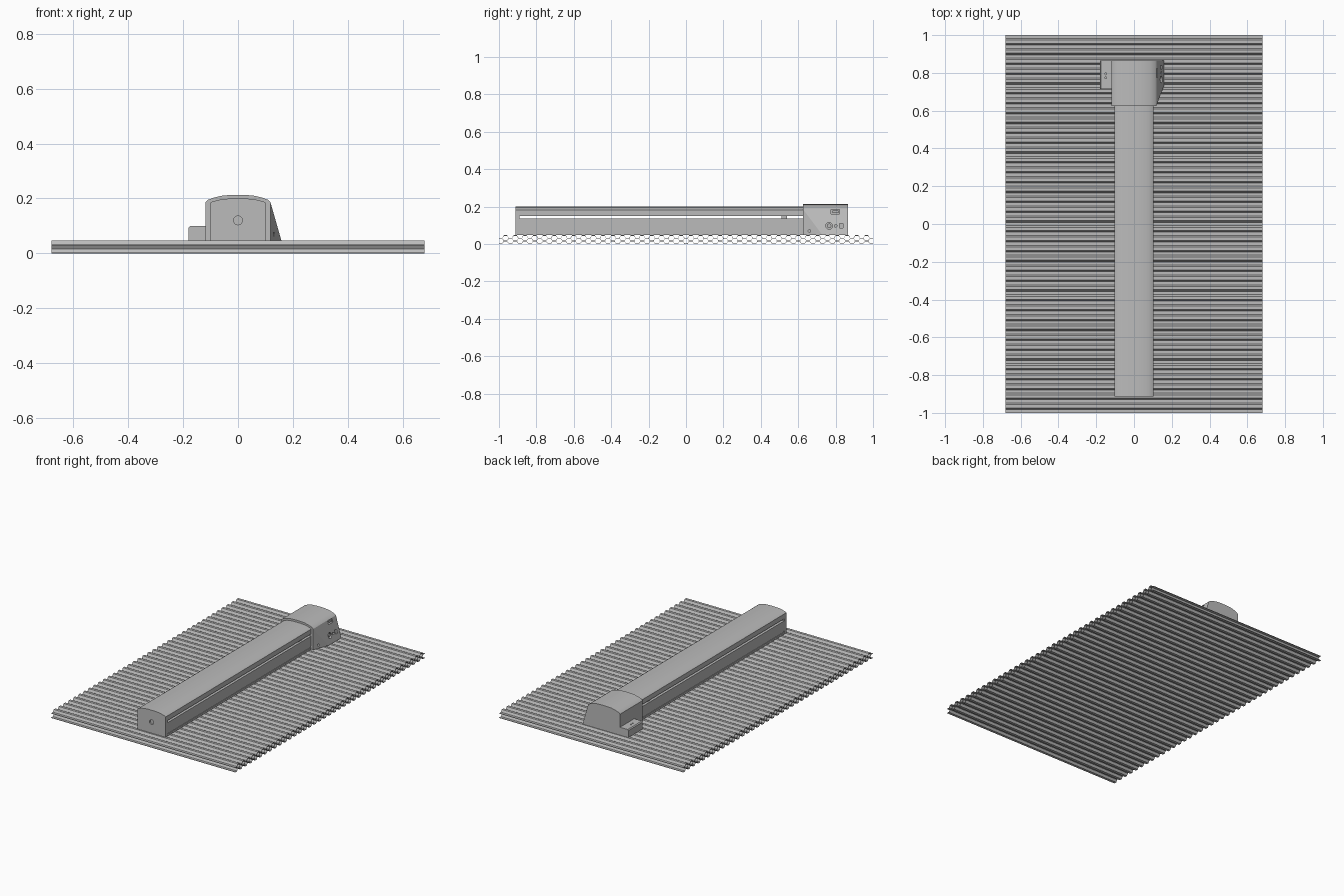
import bpy, bmesh
from mathutils import Vector

cube = bpy.data.objects.get("Cube")
if cube:
    bpy.data.objects.remove(cube, do_unlink=True)

grey = bpy.data.materials.new("light_grey")
grey.use_nodes = True
COLOUR = (0.5, 0.5, 0.5, 1)
grey.diffuse_color = COLOUR
grey.node_tree.nodes["Principled BSDF"].inputs["Base Color"].default_value = COLOUR


def finish(name, bm):
    bmesh.ops.recalc_face_normals(bm, faces=bm.faces)
    mesh = bpy.data.meshes.new(name)
    bm.to_mesh(mesh)
    bm.free()
    mesh.materials.append(grey)
    obj = bpy.data.objects.new(name, mesh)
    bpy.context.collection.objects.link(obj)
    return obj


def box(name, x0, x1, y0, y1, z0, z1):
    bm = bmesh.new()
    bmesh.ops.create_cube(bm, size=1)
    for v in bm.verts:
        v.co = Vector((x0 if v.co.x < 0 else x1, y0 if v.co.y < 0 else y1,
                       z0 if v.co.z < 0 else z1))
    return finish(name, bm)


def prism(name, profile, y0, y1):
    """Extrude an x-z profile along y."""
    bm = bmesh.new()
    face = bm.faces.new([bm.verts.new((x, y0, z)) for x, z in profile])
    new = bmesh.ops.extrude_face_region(bm, geom=[face])["geom"]
    bmesh.ops.translate(bm, vec=(0, y1 - y0, 0),
                        verts=[g for g in new if isinstance(g, bmesh.types.BMVert)])
    return finish(name, bm)


def mirrored(half):
    """Complete a right-half outline with its left half."""
    return half + [(-x, z) for x, z in reversed(half)]


def cylinder(name, centre, radius, depth, axis, sides=20):
    bm = bmesh.new()
    bmesh.ops.create_cone(bm, cap_ends=True, segments=sides, radius1=radius,
                          radius2=radius, depth=depth)
    turn = Vector((0, 0, 1)).rotation_difference(Vector(axis)).to_matrix()
    bmesh.ops.rotate(bm, verts=bm.verts, matrix=turn)
    bmesh.ops.translate(bm, verts=bm.verts, vec=centre)
    return finish(name, bm)


def cut(target, cutters):
    for c in cutters:
        c.hide_render = True
        mod = target.modifiers.new("cut", "BOOLEAN")
        mod.operation = "DIFFERENCE"
        mod.object = c
        bpy.context.view_layer.objects.active = target
        bpy.ops.object.modifier_apply(modifier=mod.name)
        bpy.data.objects.remove(c, do_unlink=True)


# Honeycomb bed: three wavy sheets, each mirrored against the next
CELLS, HALF_W, WALL, STEP = 38, 0.68, 0.003, 0.0147
SIDE = 2 / (3 * CELLS + 1)


def wavy_sheet(name, base, flip):
    path = []
    for i in range(2 * CELLS + 1):
        z = base + (STEP if (i % 2 == 1) != flip else 0)
        y = -1 + 1.5 * SIDE * i
        path += [(y, z), (y + SIDE, z)]
    bm = bmesh.new()
    rings = [[bm.verts.new((x, y, z + dz)) for x, dz in
              ((-HALF_W, 0), (HALF_W, 0), (HALF_W, WALL), (-HALF_W, WALL))]
             for y, z in path]
    for a, b in zip(rings, rings[1:]):
        for k in range(4):
            n = (k + 1) % 4
            bm.faces.new((a[k], a[n], b[n], b[k]))
    bm.faces.new(rings[0])
    bm.faces.new(rings[-1])
    return finish(name, bm)


for i, label in enumerate(("lower", "middle", "upper")):
    wavy_sheet("bed_sheet_" + label, i * STEP, i == 1)

BED = 3 * STEP + WALL

# Long beam: lower body with side grooves, open slot, arched cover
W = 0.103
lower = [(W, BED), (W, 0.06), (W - 0.004, 0.06), (W - 0.004, 0.07), (W, 0.07), (W, 0.136)]
arch = [(W, 0.15), (W, 0.182), (0.095, 0.188), (0.075, 0.194), (0.052, 0.198), (0.025, 0.2)]
prism("beam_lower_body", mirrored(lower), -0.89, 0.64)
prism("beam_cover", mirrored(arch), -0.89, 0.64)
box("slot_carriage", -0.09, 0.09, 0.51, 0.54, 0.13, 0.155)

# Front end cap with a round hole
end_cap = prism("beam_end_cap", mirrored([(W, BED)] + arch[1:]), -0.912, -0.89)
cut(end_cap, [cylinder("hole_cutter", (0, -0.912, 0.12), 0.016, 0.02, (0, 1, 0))])

# Motor housing: arched block with a flared control side
F, B = 0.625, 0.865
top = [(0.118, 0.187), (0.108, 0.196), (0.085, 0.204), (0.055, 0.211), (0.02, 0.213)]
bm = bmesh.new()
for x, z in mirrored([(0.118, BED)] + top):
    for y in (F, B):
        bm.verts.new((x, y, z))
for y in (0.73, B):
    bm.verts.new((0.158, y, BED))
bmesh.ops.convex_hull(bm, input=bm.verts)
bmesh.ops.dissolve_limit(bm, angle_limit=0.01, verts=bm.verts, edges=bm.edges)
housing = finish("motor_housing", bm)

# Sockets and buttons recessed into the flared side
sockets = [cylinder("socket_cutter", (0.145, 0.765, 0.097), 0.018, 0.04, (1, 0, 0)),
           cylinder("pin_cutter", (0.14, 0.66, 0.07), 0.007, 0.06, (1, 0, 0), 12),
           cylinder("button_cutter", (0.145, 0.8, 0.097), 0.007, 0.03, (1, 0, 0), 12)]
for y0, y1, z0, z1, x in ((0.775, 0.822, 0.16, 0.184, 0.11), (0.82, 0.84, 0.085, 0.11, 0.13)):
    sockets.append(box("port_cutter", x, 0.2, y0, y1, z0, z1))
cut(housing, sockets)
box("power_switch", 0.105, 0.119, 0.782, 0.815, 0.165, 0.179)
cylinder("round_knob", (0.13, 0.765, 0.097), 0.012, 0.02, (1, 0, 0))

# Side bracket with two screw holes
bracket = prism("side_bracket", [(-0.115, BED), (-0.18, BED), (-0.18, 0.094),
                                 (-0.174, 0.1), (-0.115, 0.1)], 0.715, B)
cut(bracket, [cylinder("screw_cutter", (-0.15, y, 0.1), 0.005, 0.02, (0, 0, 1), 12)
              for y in (0.775, 0.795)])

# Smooth the arches, keep edges sharp
for obj in bpy.context.scene.objects:
    if obj.name in ("beam_cover", "beam_end_cap", "motor_housing"):
        bpy.ops.object.select_all(action="DESELECT")
        obj.select_set(True)
        bpy.context.view_layer.objects.active = obj
        bpy.ops.object.shade_smooth_by_angle(angle=0.45)
